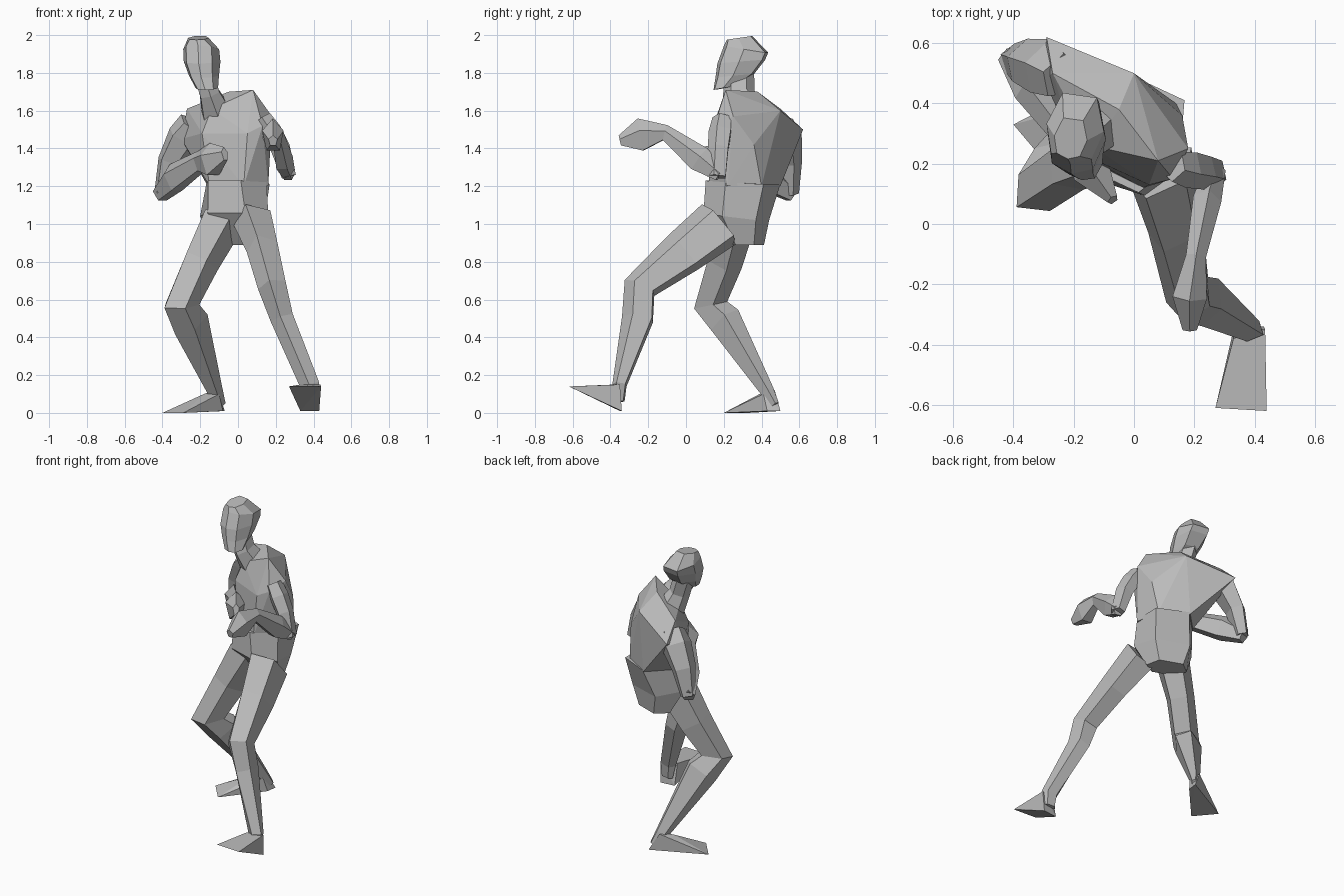
import bpy, bmesh, math
from mathutils import Vector

cube = bpy.data.objects.get("Cube")
if cube:
    bpy.data.objects.remove(cube)

grey = bpy.data.materials.new("plain grey")
grey.use_nodes = True
grey.diffuse_color = (0.5, 0.5, 0.5, 1)
grey.node_tree.nodes["Principled BSDF"].inputs["Base Color"].default_value = grey.diffuse_color


def finish(name, bm):
    bmesh.ops.recalc_face_normals(bm, faces=bm.faces)
    mesh = bpy.data.meshes.new(name)
    bm.to_mesh(mesh)
    bm.free()
    mesh.materials.append(grey)
    bpy.context.collection.objects.link(bpy.data.objects.new(name, mesh))


def loft(name, rings):
    """Skin a list of point rings and cap both ends."""
    bm = bmesh.new()
    loops = [[bm.verts.new(p) for p in ring] for ring in rings]
    for low, high in zip(loops, loops[1:]):
        for i in range(len(low)):
            j = (i + 1) % len(low)
            bm.faces.new((low[i], low[j], high[j], high[i]))
    bm.faces.new(loops[0])
    bm.faces.new(loops[-1])
    finish(name, bm)


def body(name, outline, levels):
    """Stack turned copies of an outline: x, y, z, half width, half depth, turn, back tilt."""
    rings = []
    for x, y, z, w, d, turn, pitch in levels:
        c, s = math.cos(math.radians(turn)), math.sin(math.radians(turn))
        rings.append([(x + c * w * u + s * d * v, y - s * w * u + c * d * v, z + pitch * v)
                      for u, v in outline])
    loft(name, rings)


def limb(name, facing, stops, sides=5):
    """Tube through x, y, z, half width, half depth stops, one corner pointing forward."""
    pts = [Vector(s[:3]) for s in stops]
    rings = []
    for i, (p, stop) in enumerate(zip(pts, stops)):
        into = (p - pts[i - 1]).normalized() if i else Vector()
        out = (pts[i + 1] - p).normalized() if i + 1 < len(pts) else Vector()
        along = (into + out).normalized()
        front = Vector(facing)
        front = (front - along * front.dot(along)).normalized()
        side = along.cross(front)
        ring = []
        for k in range(sides):
            a = math.tau * k / sides
            ring.append(p + front * math.cos(a) * stop[4] + side * math.sin(a) * stop[3])
        rings.append(ring)
    loft(name, rings)


def wedge(name, corners):
    """Convex solid around a few corners."""
    bm = bmesh.new()
    for p in corners:
        bm.verts.new(p)
    bmesh.ops.convex_hull(bm, input=bm.verts)
    finish(name, bm)


# Hips and waist
waist_outline = [(1, -.1), (.55, -.95), (-.55, -.95), (-1, -.1), (-.6, .95), (.6, .95)]
body("hips", waist_outline, [
    (0, .315, .89, .13, .08, 20, 0),
    (-.015, .265, 1.04, .19, .155, 18, -.02),
    (0, .3, 1.22, .175, .18, 25, -.01),
])

# Chest and back, fanning out from the waist to the sloping shoulders
wedge("chest", [(-.29, .62, 1.5), (-.27, .5, 1.61), (-.05, .38, 1.7), (.08, .21, 1.71),
                (0, .5, 1.6), (.18, .25, 1.57), (.13, .15, 1.52), (-.14, .26, 1.61),
                (.05, .13, 1.48), (-.19, .24, 1.48), (-.3, .48, 1.45), (.16, .36, 1.42),
                (.16, .22, 1.2), (.03, .12, 1.2), (-.15, .21, 1.2), (-.16, .37, 1.2),
                (-.03, .5, 1.2), (.14, .4, 1.2)])

# Neck and head
limb("neck", (0, -1, 0), [(-.11, .33, 1.58, .09, .1), (-.15, .28, 1.69, .06, .085),
                          (-.19, .28, 1.82, .06, .08)], 6)
head_outline = [(1, 0), (.7, -.8), (0, -1), (-.7, -.8), (-1, 0), (-.6, .9), (.6, .9)]
body("head", head_outline, [
    (-.165, .205, 1.72, .06, .06, 8, .01),
    (-.18, .26, 1.785, .08, .105, 8, .01),
    (-.19, .295, 1.86, .098, .13, 8, .01),
    (-.195, .32, 1.925, .096, .12, 8, -.02),
    (-.21, .285, 1.985, .055, .07, 8, .01),
])

# Legs
limb("right_leg", (-.76, -.65, 0), [
    (-.09, .25, 1.02, .11, .13),
    (-.2, .2, .8, .09, .11),
    (-.305, .125, .57, .085, .11),
    (-.255, .205, .48, .085, .11),
    (-.12, .43, .11, .035, .045),
    (-.09, .47, .04, .02, .03)])
limb("left_leg", (-.15, -1, .2), [
    (.09, .18, 1, .11, .15),
    (.14, -.01, .85, .09, .13),
    (.185, -.24, .665, .08, .095),
    (.235, -.25, .5, .065, .09),
    (.38, -.35, .15, .055, .04),
    (.385, -.345, .06, .045, .02)])

# Feet
wedge("right_foot", [(-.4, .33, 0), (-.29, .2, 0), (-.07, .5, .01), (-.08, .43, .01),
                     (-.13, .47, .12), (-.18, .39, .1), (-.1, .41, .1)])
wedge("left_foot", [(.27, -.61, .14), (.44, -.62, .14), (.33, -.38, .15), (.435, -.35, .15),
                    (.33, -.35, .01), (.43, -.34, .01)])

# Arms, each bent at the elbow with the hand raised in front
limb("right_upper_arm", (-.6, -.8, 0), [
    (-.24, .49, 1.53, .08, .08), (-.29, .52, 1.46, .085, .1),
    (-.36, .54, 1.33, .065, .08), (-.4, .55, 1.16, .045, .05)])
limb("right_forearm", (0, 0, 1), [
    (-.41, .56, 1.16, .045, .05), (-.34, .44, 1.24, .06, .085),
    (-.2, .26, 1.33, .045, .06), (-.14, .18, 1.335, .07, .095), (-.07, .08, 1.37, .02, .04)])
limb("left_upper_arm", (0, -1, 0), [
    (.13, .195, 1.56, .05, .055), (.175, .185, 1.49, .06, .065),
    (.225, .175, 1.4, .055, .06), (.27, .165, 1.25, .04, .055)])
limb("left_forearm", (0, 0, 1), [
    (.27, .18, 1.26, .035, .04), (.24, .07, 1.34, .05, .075),
    (.205, -.11, 1.48, .035, .045), (.185, -.24, 1.465, .06, .095), (.185, -.35, 1.44, .025, .03)])
